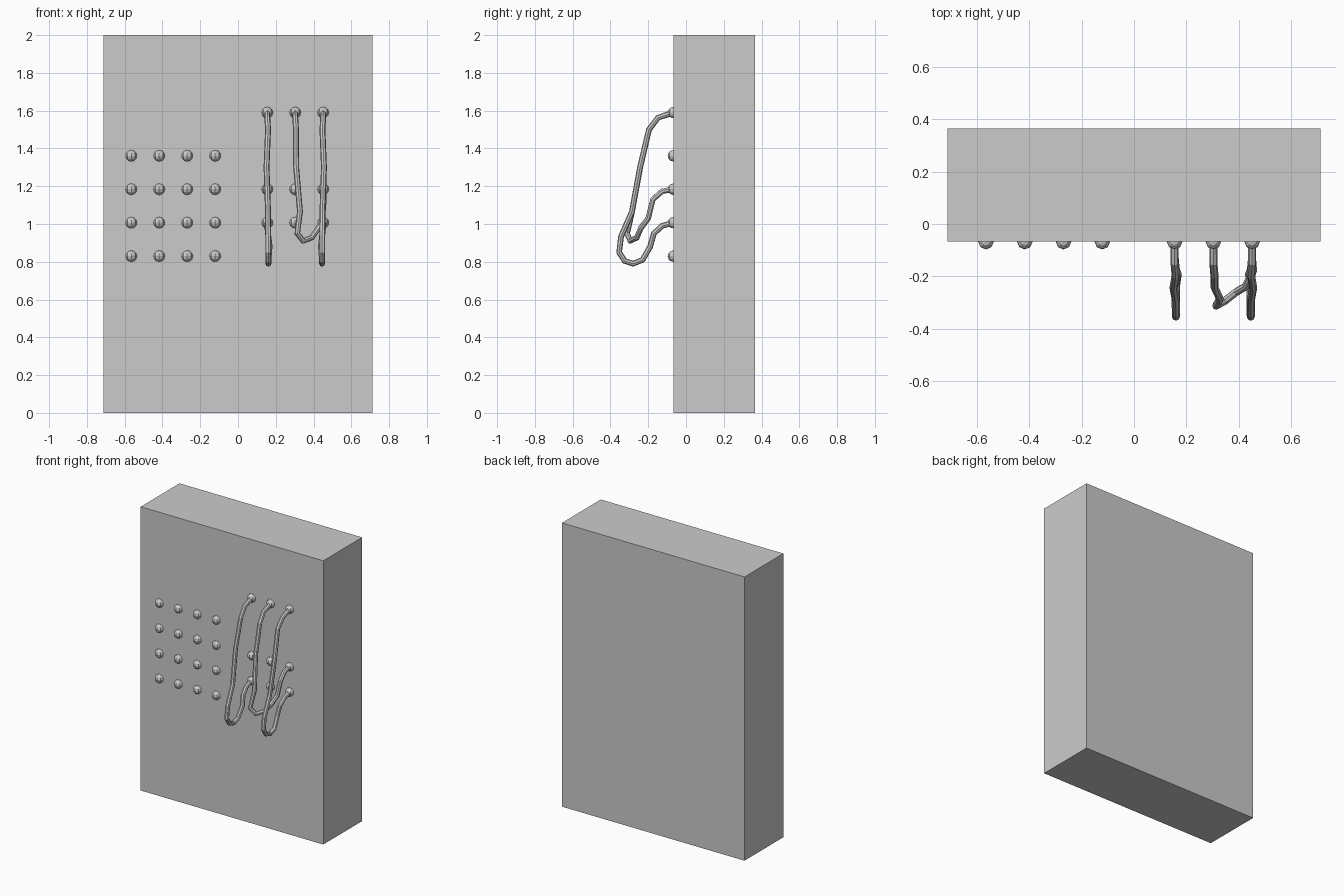
import bpy
import math

if "Cube" in bpy.data.objects:
    bpy.data.objects.remove(bpy.data.objects["Cube"])

FRONT = -0.067   # y of the cabinet front face


def add_knob(name, x, z):
    # low-poly socket, half sunk into the front face
    bpy.ops.mesh.primitive_uv_sphere_add(segments=8, ring_count=6, radius=0.03,
                                         location=(x, FRONT, z))
    bpy.context.object.name = name


def add_cable(name, points, radius=0.0155):
    curve = bpy.data.curves.new(name, 'CURVE')
    curve.dimensions = '3D'
    curve.bevel_depth = radius
    curve.bevel_resolution = 2
    curve.use_fill_caps = True
    spline = curve.splines.new('POLY')
    spline.points.add(len(points) - 1)
    for p, co in zip(spline.points, points):
        p.co = (*co, 1)
    spline.use_smooth = False
    obj = bpy.data.objects.new(name, curve)
    bpy.context.collection.objects.link(obj)
    bpy.ops.object.select_all(action='DESELECT')
    obj.select_set(True)
    bpy.context.view_layer.objects.active = obj
    bpy.ops.object.convert(target='MESH')


# cabinet
bpy.ops.mesh.primitive_cube_add(size=1, location=(0, 0.149, 1))
cabinet = bpy.context.object
cabinet.name = "cabinet"
cabinet.scale = (1.424, 0.432, 2)

# left 4 x 4 grid of sockets
for i in range(4):
    for j in range(4):
        add_knob(f"left_socket_{i}_{j}", -0.565 + 0.148 * i, 0.83 + 0.177 * j)

# right sockets, one high row and two low rows
columns = (0.155, 0.303, 0.451)
for i, x in enumerate(columns):
    for z in (1.59, 1.184, 1.007):
        add_knob(f"right_socket_{i}_{int(z * 100)}", x, z)

# shared hanging part: (x offset, y, z)
drop = [(0, -0.067, 1.59), (0, -0.148, 1.563), (0.004, -0.196, 1.50),
        (-0.004, -0.243, 1.30), (0.004, -0.286, 1.065)]
loop = [(0.005, -0.344, 0.933), (0.005, -0.354, 0.85), (0.006, -0.325, 0.805),
        (0.006, -0.28, 0.79), (0.006, -0.23, 0.81), (0.012, -0.19, 0.88),
        (0.004, -0.17, 0.95), (0, -0.127, 0.99), (0, -0.067, 1.007)]

# two straight loops (the right one sways the other way)
for name, x, sway in (("left_cable", 0.155, 1), ("right_cable", 0.451, -1)):
    add_cable(name, [(x + dx * sway, y, z) for dx, y, z in drop + loop])

# middle cable crosses over to the right column
middle = [(0.303 + dx, y, z) for dx, y, z in drop[:3]]
middle += [(0.308, -0.243, 1.30), (0.328, -0.286, 1.065),
           (0.314, -0.312, 0.95), (0.345, -0.295, 0.91), (0.39, -0.26, 0.928),
           (0.427, -0.238, 0.98), (0.446, -0.20, 1.03), (0.455, -0.175, 1.13),
           (0.451, -0.127, 1.173), (0.451, -0.067, 1.184)]
add_cable("middle_cable", middle)
